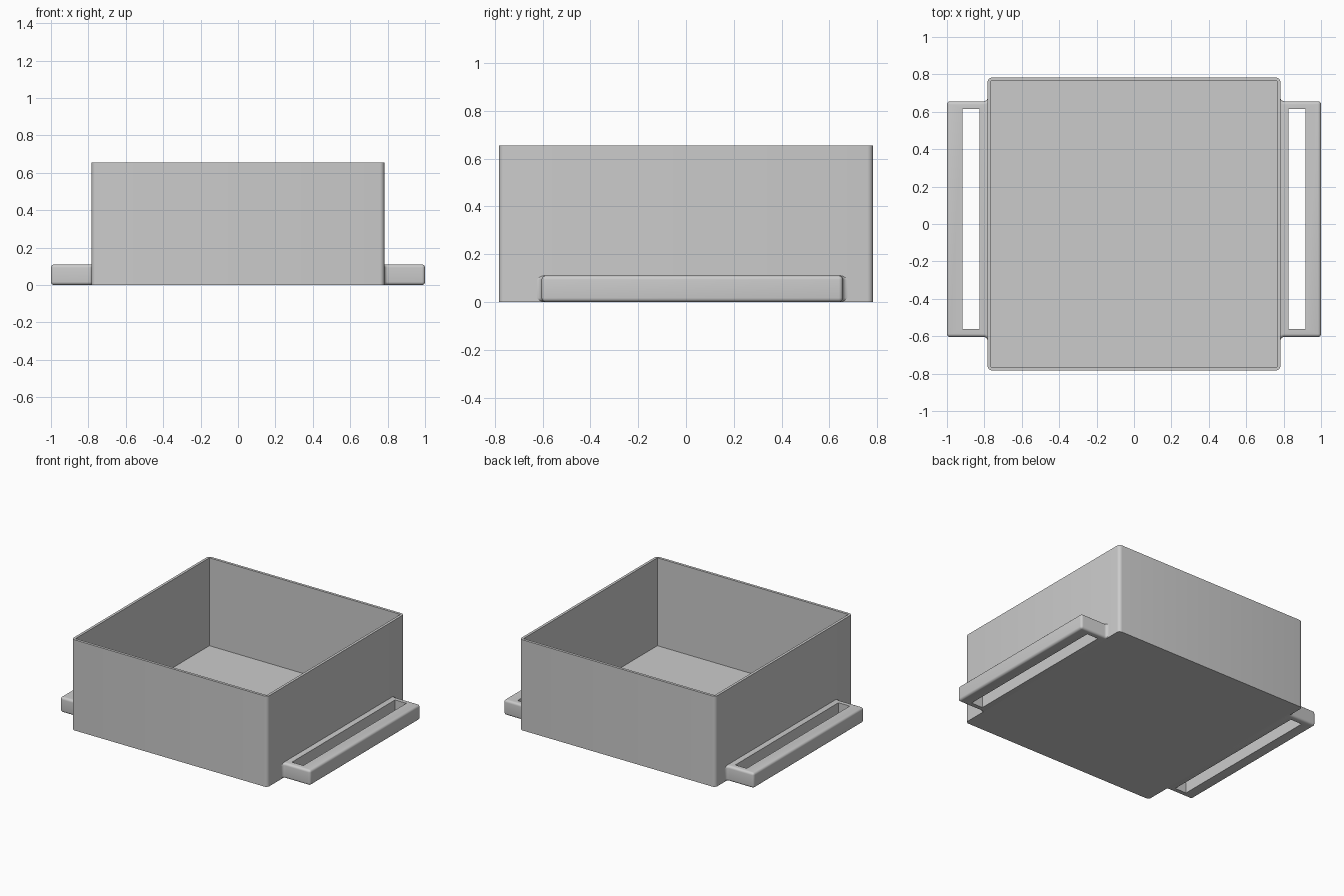
import bpy, bmesh, math
from mathutils import Matrix, Vector

if "Cube" in bpy.data.objects:
    bpy.data.objects.remove(bpy.data.objects["Cube"], do_unlink=True)

grey = bpy.data.materials.new("plain grey")
grey.use_nodes = True
colour = (0.6, 0.6, 0.6, 1)
grey.diffuse_color = colour
grey.node_tree.nodes["Principled BSDF"].inputs["Base Color"].default_value = colour


def add_object(name, bm):
    bmesh.ops.recalc_face_normals(bm, faces=bm.faces)
    mesh = bpy.data.meshes.new(name)
    bm.to_mesh(mesh)
    bm.free()
    mesh.materials.append(grey)
    obj = bpy.data.objects.new(name, mesh)
    bpy.context.collection.objects.link(obj)
    return obj


def block(low, high):
    low, high = Vector(low), Vector(high)
    bm = bmesh.new()
    place = Matrix.Translation((low + high) / 2) @ Matrix.Diagonal((*(high - low), 1))
    bmesh.ops.create_cube(bm, size=1, matrix=place)
    return bm


def round_edges(bm, edges, radius):
    bmesh.ops.bevel(bm, geom=edges, offset=radius, segments=5, profile=0.5,
                    affect='EDGES', clamp_overlap=True)


def activate(obj):
    bpy.ops.object.select_all(action='DESELECT')
    obj.select_set(True)
    bpy.context.view_layer.objects.active = obj


def cut(obj, low, high):
    cutter = add_object("cutter", block(low, high))
    cutter.hide_render = True
    mod = obj.modifiers.new("cut", 'BOOLEAN')
    mod.operation, mod.solver, mod.object = 'DIFFERENCE', 'EXACT', cutter
    activate(obj)
    bpy.ops.object.modifier_apply(modifier=mod.name)
    bpy.data.objects.remove(cutter, do_unlink=True)
    bpy.ops.object.shade_smooth_by_angle(angle=math.radians(35))


# Open box with rounded outer corners
half, inner, height = 0.783, 0.764, 0.655
bm = block((-half, -half, 0), (half, half, height))
upright = [e for e in bm.edges if abs(e.verts[0].co.z - e.verts[1].co.z) > 0.1]
round_edges(bm, upright, 0.025)
cut(add_object("box", bm), (-inner, -inner, 0.02), (inner, inner, 1))

# Slotted side handles, flared where they meet the box
front, back, thick, flare = -0.604, 0.656, 0.11, 0.02


def flare_arc(y, sign):
    centre = half + flare
    angles = [math.radians(18 * i) for i in range(6)]
    return [(centre - flare * math.cos(a), y + sign * flare * (1 - math.sin(a)))
            for a in angles]


def handle(name, side):
    root = inner + 0.001
    outline = [(root, front - flare), *flare_arc(front, -1), (1, front),
               (1, back), *reversed(flare_arc(back, 1)), (root, back + flare)]
    bm = bmesh.new()
    base = bm.faces.new([bm.verts.new((side * x, y, 0)) for x, y in outline])
    top = bmesh.ops.extrude_face_region(bm, geom=[base], use_keep_orig=True)["geom"]
    bmesh.ops.translate(bm, vec=(0, 0, thick),
                        verts=[v for v in top if isinstance(v, bmesh.types.BMVert)])
    bmesh.ops.recalc_face_normals(bm, faces=bm.faces)

    # Round the outer rims and the two outer corners
    def is_outer(e):
        a, b = e.verts
        rim = abs(a.co.z - b.co.z) < 0.01 and min(abs(a.co.x), abs(b.co.x)) > root + 0.005
        corner = min(abs(a.co.x), abs(b.co.x)) > 0.99
        return rim or corner

    round_edges(bm, [e for e in bm.edges if is_outer(e)], 0.017)
    xs = sorted((side * 0.825, side * 0.916))
    cut(add_object(name, bm), (xs[0], -0.562, -1), (xs[1], 0.615, 1))


handle("left_handle", 1)
handle("right_handle", -1)
